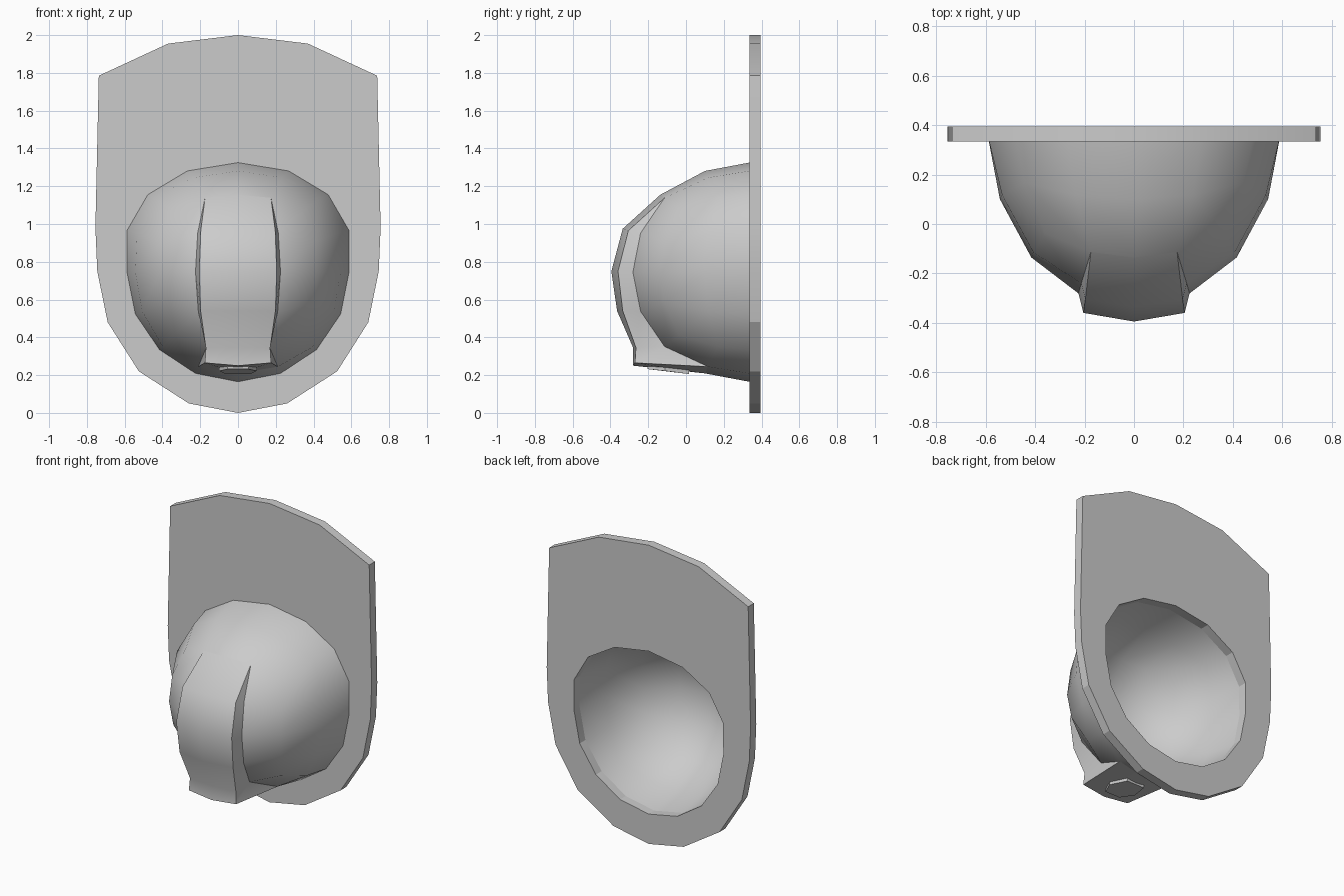
import bpy, bmesh, math
from mathutils import Vector

if "Cube" in bpy.data.objects:
    bpy.data.objects.remove(bpy.data.objects["Cube"])

FRONT_Y, BACK_Y, MID_Z = 0.335, 0.395, 0.745
T = [math.tan(math.radians(22.5 * i)) for i in (-2, -1, 0, 1, 2)]


def dome_point(a, t, c, scale=1.0):
    """Spherified-cube point, deeper at the front and wider towards the top."""
    n = Vector((a, t, c)).normalized()
    depth = 0.585 * n.y * min(1.14, 0.94 + 0.28 * n.y)
    fade = (FRONT_Y - depth + 0.4) / 0.735
    widen = 1 + 0.21 * max(n.z, 0) * fade
    return Vector((0.588 * n.x * widen * scale,
                   FRONT_Y - depth * scale,
                   MID_Z + 0.58 * n.z * scale))


# 16 steps round the square cross-section, clockwise from the top centre
RIM = ([(T[i], 1) for i in (2, 3)] + [(1, T[i]) for i in (4, 3, 2, 1)]
       + [(T[i], -1) for i in (4, 3, 2, 1)] + [(-1, T[i]) for i in (0, 1, 2, 3)]
       + [(T[i], 1) for i in (0, 1)])


def finish(name, bm, angle):
    bmesh.ops.remove_doubles(bm, verts=bm.verts, dist=0.0005)
    bmesh.ops.recalc_face_normals(bm, faces=bm.faces)
    mesh = bpy.data.meshes.new(name)
    bm.to_mesh(mesh)
    bm.free()
    obj = bpy.data.objects.new(name, mesh)
    bpy.context.collection.objects.link(obj)
    bpy.ops.object.select_all(action='DESELECT')
    obj.select_set(True)
    bpy.context.view_layer.objects.active = obj
    bpy.ops.object.shade_smooth_by_angle(angle=math.radians(angle))
    return obj


def face(bm, *points):
    bm.faces.new([bm.verts.new(p) for p in points])


def bridge(bm, ring_a, ring_b):
    for k in range(len(ring_a)):
        m = (k + 1) % len(ring_a)
        face(bm, ring_a[k], ring_a[m], ring_b[m], ring_b[k])


# Hollow dome: outer and inner half shells joined by a rim
bm = bmesh.new()
rims = []
for s in (1.0, 0.94):
    rings = [[dome_point(a, t, c, s) for a, c in RIM] for t in (0, T[3], 1)]
    rims.append(rings[0])
    bridge(bm, rings[0], rings[1])
    bridge(bm, rings[1], rings[2])
    for i in range(4):
        for j in range(4):
            face(bm, *[dome_point(T[i + u], 1, T[j + v], s)
                       for u, v in ((0, 0), (1, 0), (1, 1), (0, 1))])
bridge(bm, rims[0], rims[1])
finish("dome", bm, 40)

# Back plate: tall rounded outline with a hole matching the inner dome
half = [(0, 2.0), (0.37, 1.955), (0.737, 1.785), (0.755, 0.98), (0.745, 0.75),
        (0.69, 0.48), (0.525, 0.22), (0.26, 0.05), (0, 0.0)]
outline = half + [(-x, z) for x, z in half[-2:0:-1]]
hole = [(p.x, p.z) for p in rims[1]]


def at_y(points, y):
    return [Vector((x, y, z)) for x, z in points]


bm = bmesh.new()
loops = [at_y(outline, FRONT_Y), at_y(outline, BACK_Y),
         at_y(hole, BACK_Y), at_y(hole, FRONT_Y)]
for k in range(4):
    bridge(bm, loops[k], loops[(k + 1) % 4])
finish("back_plate", bm, 20)

# Raised front rib: (edge x, edge y, edge z, centre y, centre z)
rows = [(0.197, -0.305, 0.965, -0.335, 0.975),
        (0.205, -0.36, 0.75, -0.395, 0.75),
        (0.198, -0.335, 0.54, -0.365, 0.54),
        (0.17, -0.265, 0.345, -0.28, 0.345),
        (0.175, -0.27, 0.265, -0.28, 0.25)]
bm = bmesh.new()
for side in (-1, 1):
    params = [(1, T[j]) for j in (4, 3, 2, 1, 0)] + [(T[3], -1)]
    base = [dome_point(side * T[3], t, c) for t, c in params]
    edge = [base[0]] + [Vector((side * x, y, z)) for x, y, z, _, _ in rows]
    mid = [dome_point(0, 1, 1)] + [Vector((0, y, z)) for *_, y, z in rows]
    for r in range(5):
        face(bm, edge[r], mid[r], mid[r + 1], edge[r + 1])
        if r == 0:
            face(bm, base[0], edge[1], base[1])
        else:
            face(bm, base[r], edge[r], edge[r + 1], base[r + 1])
    # underside running back to the dome
    face(bm, edge[5], mid[5], dome_point(0, T[3], -1), base[5])
    # hidden back against the dome, keeps the rib closed
    back = [dome_point(0, t, c) for t, c in params]
    for r in range(5):
        face(bm, base[r], back[r], back[r + 1], base[r + 1])
finish("front_rib", bm, 35)

# Small outlet under the rib: six-sided, sloping underside
plan = [(-0.1, -0.11, 0.222), (-0.055, -0.205, 0.232), (0.055, -0.205, 0.232),
        (0.1, -0.11, 0.222), (0.065, 0.015, 0.206), (-0.065, 0.015, 0.206)]
bm = bmesh.new()
upper = [Vector((x, y, 0.262)) for x, y, _ in plan]
lower = [Vector(p) for p in plan]
bridge(bm, upper, lower)
face(bm, *upper)
face(bm, *lower)
finish("outlet", bm, 20)
